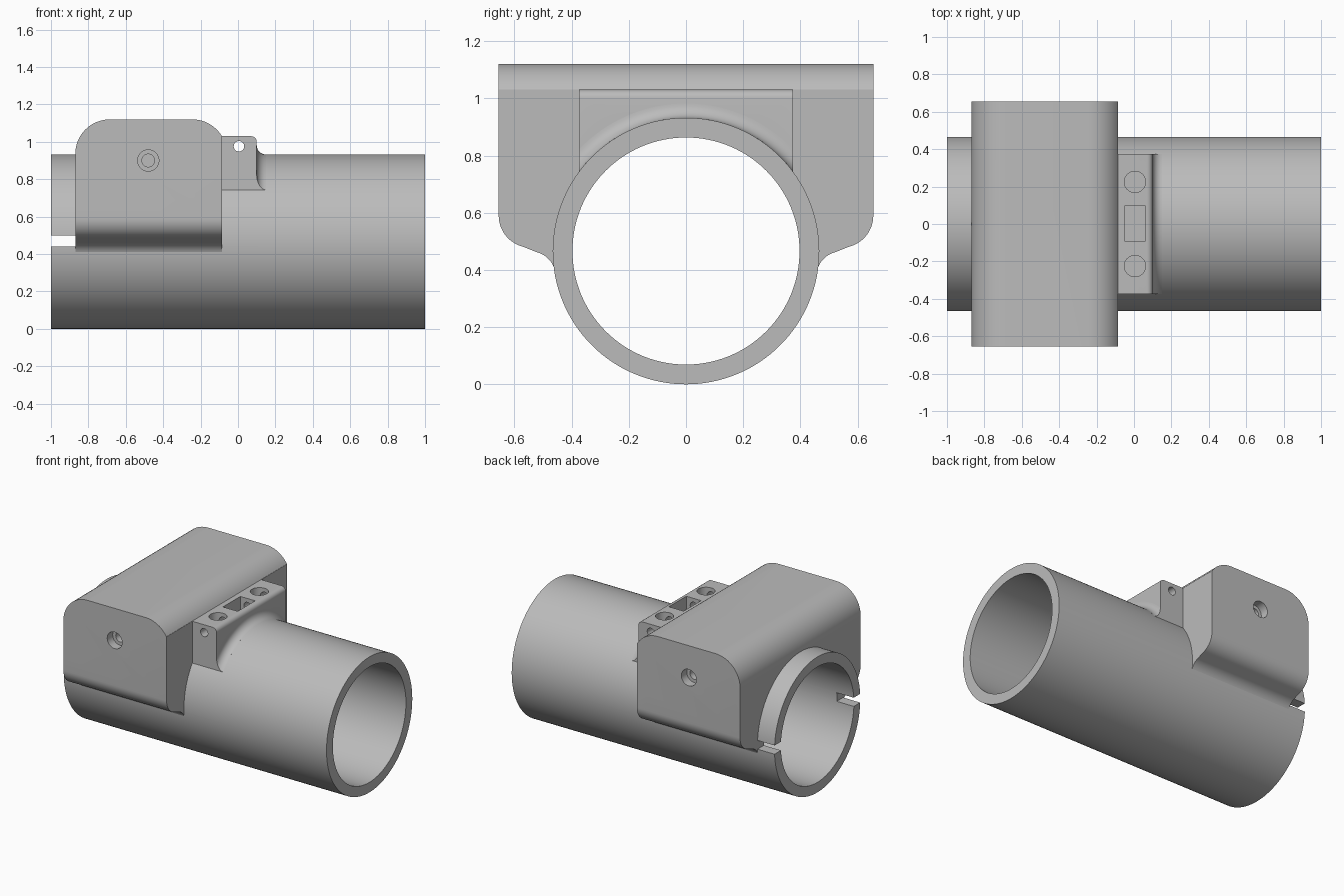
import bpy, bmesh
from math import sin, cos, pi, radians
from mathutils import Matrix, Vector

if "Cube" in bpy.data.objects:
    bpy.data.objects.remove(bpy.data.objects["Cube"])

grey = bpy.data.materials.new("matte grey")
grey.use_nodes = True
colour = (0.5, 0.5, 0.5, 1)
grey.diffuse_color = colour
grey.node_tree.nodes["Principled BSDF"].inputs["Base Color"].default_value = colour

R, BORE, AXIS = 0.466, 0.397, 0.466      # tube radii and height of its axis
ALONG = {"x": Matrix.Rotation(pi / 2, 4, "Y"),
         "y": Matrix.Rotation(pi / 2, 4, "X"),
         "z": Matrix.Identity(4)}


def make(name, bm):
    bmesh.ops.recalc_face_normals(bm, faces=bm.faces)
    mesh = bpy.data.meshes.new(name)
    bm.to_mesh(mesh)
    bm.free()
    obj = bpy.data.objects.new(name, mesh)
    mesh.materials.append(grey)
    bpy.context.collection.objects.link(obj)
    return obj


def box(name, low, high):
    bm = bmesh.new()
    bmesh.ops.create_cube(bm, size=1)
    low, high = Vector(low), Vector(high)
    for v in bm.verts:
        v.co = (low + high) / 2 + v.co * (high - low)
    return make(name, bm)


def cylinder(name, axis, centre, radius, length, sides=32):
    bm = bmesh.new()
    bmesh.ops.create_cone(bm, cap_ends=True, segments=sides, radius1=radius,
                          radius2=radius, depth=length,
                          matrix=Matrix.Translation(centre) @ ALONG[axis])
    return make(name, bm)


def prism(name, points, direction):
    bm = bmesh.new()
    face = bm.faces.new([bm.verts.new(p) for p in points])
    out = bmesh.ops.extrude_face_region(bm, geom=[face])["geom"]
    bmesh.ops.translate(bm, vec=direction,
                        verts=[g for g in out if isinstance(g, bmesh.types.BMVert)])
    return make(name, bm)


def arc(cx, cy, r, start, end, steps=12):
    angles = [radians(start + (end - start) * i / steps) for i in range(steps + 1)]
    return [(cx + r * cos(a), cy + r * sin(a)) for a in angles]


def combine(obj, tools, operation="DIFFERENCE"):
    for tool in tools:
        mod = obj.modifiers.new("cut", "BOOLEAN")
        mod.operation, mod.solver, mod.object = operation, "EXACT", tool
    graph = bpy.context.evaluated_depsgraph_get()
    mesh = bpy.data.meshes.new_from_object(obj.evaluated_get(graph))
    obj.modifiers.clear()
    obj.data = mesh
    for tool in tools:
        bpy.data.objects.remove(tool)
    return obj


def core():
    # keeps attached parts out of the bore, ending inside the tube wall
    return cylinder("core", "x", (0, 0, AXIS), 0.43, 3, 96)


# Tube with a slot across its left-hand end
tube = cylinder("tube", "x", (0, 0, AXIS), R, 2, 128)
combine(tube, [cylinder("bore", "x", (0, 0, AXIS), BORE, 3, 128),
               box("slot", (-1.1, -1, 0.44), (-0.87, 1, 0.50))])

# Housing: side outline crossed with the end outline
side = [(-0.87, 0.2)] + arc(-0.685, 0.935, 0.185, 180, 90)
side += arc(-0.245, 0.935, 0.185, 90, 31) + [(-0.085, 1.03), (-0.085, 0.2)]
housing = prism("housing", [(x, -0.655, z) for x, z in side], (0, 1.31, 0))
half = [(0.655, 1.3)] + arc(0.543, 0.59, 0.112, 0, -75)
half += arc(0.545, 0.375, 0.09, 105, 172) + [(0.44, 0.36)]
outline = half + [(-y, z) for y, z in reversed(half)]
combine(housing, [prism("end outline", [(-1, y, z) for y, z in outline], (1, 0, 0))],
        "INTERSECT")
holes = [core()]
for s in (-1, 1):
    holes.append(cylinder("counterbore", "y", (-0.48, s * 0.655, 0.9), 0.057, 0.12))
    holes.append(cylinder("screw hole", "y", (-0.48, s * 0.555, 0.9), 0.034, 0.3))
combine(housing, holes)

# Mounting lug with its pin hole and pockets
WIDTH = 0.375
profile = [(-0.09, 0.7), (-0.09, 1.03)] + arc(0.07, 1.0, 0.03, 90, 0, 6) + [(0.1, 0.7)]
lug = prism("mounting_lug", [(x, -WIDTH, z) for x, z in profile], (0, 2 * WIDTH, 0))
pockets = [core(), cylinder("pin hole", "y", (0.005, 0, 0.976), 0.028, 2),
           box("pocket", (-0.05, -0.092, 0.94), (0.062, 0.097, 1.2))]
for s in (-1, 1):
    pockets.append(cylinder("round pocket", "z", (0.005, s * 0.225, 1.04), 0.057, 0.2))
combine(lug, pockets)

# Fillet sweeping around the tube at the foot of the lug
bm = bmesh.new()
section = [(0.09, 0.43), (0.09, R + 0.05)] + arc(0.15, R + 0.05, 0.05, 180, 270, 8)
section += [(0.15, 0.43)]
tilt = Matrix.Rotation(radians(-65), 3, "X")
centre = Vector((0, 0, AXIS))
face = bm.faces.new([bm.verts.new(centre + tilt @ Vector((x, 0, r))) for x, r in section])
bmesh.ops.spin(bm, geom=[face] + face.edges[:] + face.verts[:], cent=centre,
               axis=(1, 0, 0), angle=radians(130), steps=48)
# close the starting end if the sweep left it open
bmesh.ops.holes_fill(bm, edges=[e for e in bm.edges if e.is_boundary], sides=0)
fillet = make("lug_fillet", bm)
combine(fillet, [box("slab", (0, -WIDTH, 0), (1, WIDTH, 2))], "INTERSECT")

# Smooth curved surfaces, keep corners crisp
bpy.ops.object.select_all(action="DESELECT")
for obj in (tube, housing, lug, fillet):
    obj.select_set(True)
    bpy.context.view_layer.objects.active = obj
bpy.ops.object.shade_smooth_by_angle(angle=radians(28))
